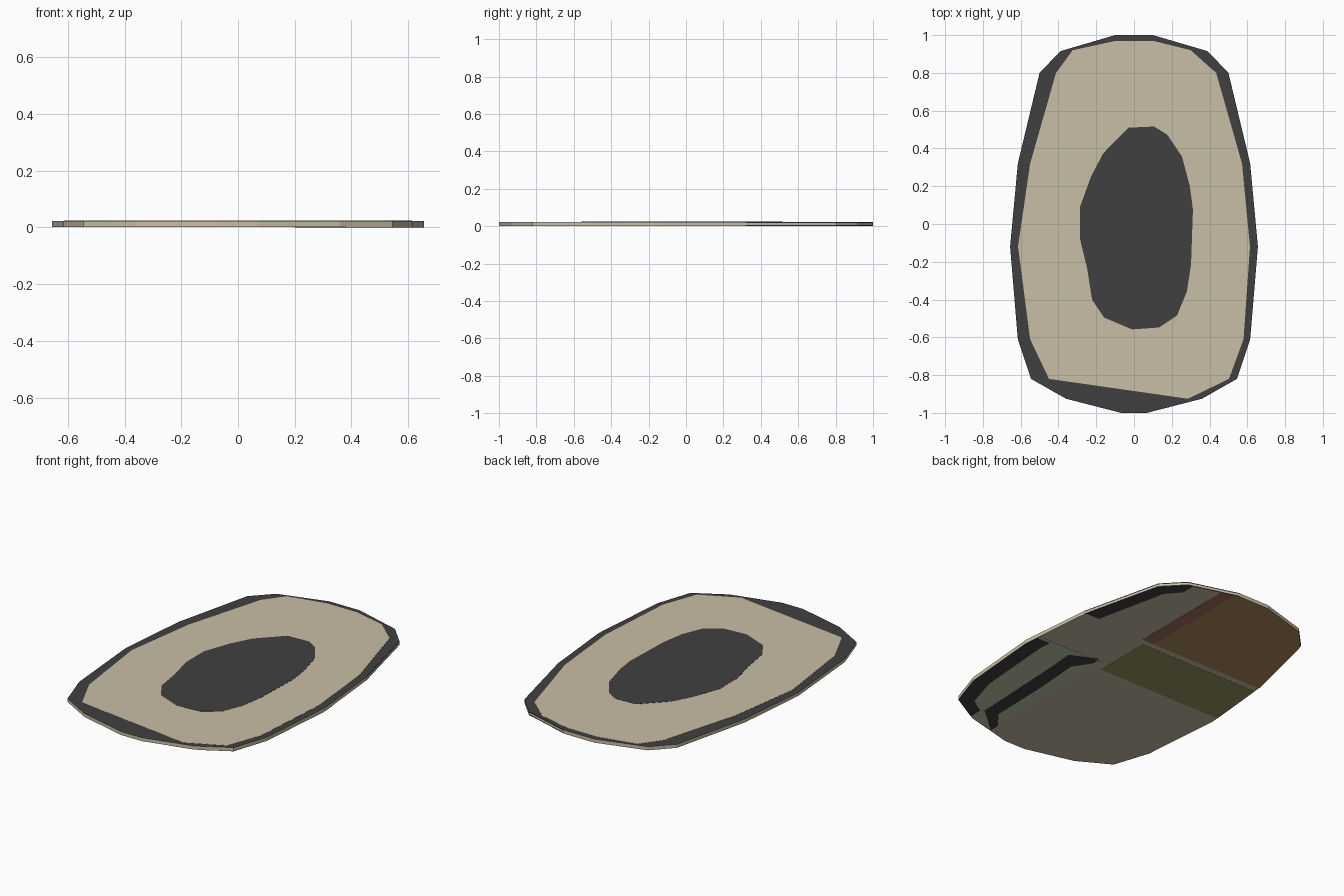
import bpy, bmesh

if "Cube" in bpy.data.objects:
    bpy.data.objects.remove(bpy.data.objects["Cube"])


def material(name, rgb):
    m = bpy.data.materials.new(name)
    m.diffuse_color = (*rgb, 1)
    m.use_nodes = True
    m.node_tree.nodes["Principled BSDF"].inputs["Base Color"].default_value = m.diffuse_color
    return m


BEIGE = material("beige", (.59, .51, .385))
DARK = material("charcoal", (.051, .051, .051))
ORANGE = material("orange brown", (.43, .255, .108))
OLIVE = material("olive", (.32, .305, .125))
GREEN = material("pale green", (.525, .575, .40))
RED = material("red brown", (.35, .16, .11))

# Body outline, right half mirrored to the left (clockwise seen from above)
half = [(.1, 1), (.39, .915), (.50, .80), (.615, .32), (.656, -.12),
        (.615, -.61), (.545, -.82), (.36, -.925), (.068, -1)]
outline = half + [(-x, y) for x, y in reversed(half)]

inlay = [(-.095, .97), (.1, .97), (.3, .92), (.435, .80), (.572, .32),
         (.614, -.12), (.58, -.61), (.503, -.82), (.286, -.925), (-.45, -.82),
         (-.55, -.61), (-.614, -.12), (-.55, .32), (-.413, .80), (-.325, .92)]

oval = [(-.03, .51), (.106, .516), (.175, .474), (.254, .357), (.296, .198),
        (.312, .077), (.302, -.214), (.28, -.357), (.228, -.484),
        (.132, -.548), (-.01, -.558), (-.159, -.495), (-.222, -.4),
        (-.249, -.23), (-.286, -.08), (-.286, .09), (-.228, .25),
        (-.164, .373)]


def plate(name, polygons, z0, z1, mats, x0=-2, x1=2, y0=-2, y1=2):
    """Polygons clipped to a rectangle and extruded from z0 to z1."""
    bm = bmesh.new()
    for poly in polygons:
        bm.faces.new([bm.verts.new((x, y, z0)) for x, y in poly])
    bmesh.ops.remove_doubles(bm, verts=bm.verts, dist=1e-5)
    for co, no in (((x0, 0, 0), (-1, 0, 0)), ((x1, 0, 0), (1, 0, 0)),
                   ((0, y0, 0), (0, -1, 0)), ((0, y1, 0), (0, 1, 0))):
        bmesh.ops.bisect_plane(bm, geom=bm.verts[:] + bm.edges[:] + bm.faces[:],
                               plane_co=co, plane_no=no, clear_outer=True)
    ext = bmesh.ops.extrude_face_region(bm, geom=bm.faces[:], use_keep_orig=True)
    for v in ext["geom"]:
        if isinstance(v, bmesh.types.BMVert):
            v.co.z = z1
    bmesh.ops.recalc_face_normals(bm, faces=bm.faces)
    me = bpy.data.meshes.new(name)
    bm.to_mesh(me)
    bm.free()
    for m in mats:
        me.materials.append(m)
    ob = bpy.data.objects.new(name, me)
    bpy.context.collection.objects.link(ob)
    return ob


# Main slab: beige with a dark top and dark edge lines at the back right
slab = plate("slab", [outline], .002, .0225, [BEIGE, DARK])
bm = bmesh.new()
bm.from_mesh(slab.data)
for co, no in (((0, 0, .007), (0, 0, 1)), ((0, 0, .017), (0, 0, 1))):
    bmesh.ops.bisect_plane(bm, geom=bm.verts[:] + bm.edges[:] + bm.faces[:],
                           plane_co=co, plane_no=no)
bm.normal_update()
for f in bm.faces:
    c = f.calc_center_median()
    edge_line = abs(f.normal.z) < .5 and c.x > .2 and c.y > .32 and not .007 < c.z < .017
    f.material_index = 1 if f.normal.z > .5 or edge_line else 0
bm.to_mesh(slab.data)
bm.free()

# Top surface
plate("top_inlay", [inlay], .0225, .0235, [BEIGE])
plate("top_oval", [oval], .0235, .0245, [DARK])

# Underside panels, clipped from the body outline
plate("orange_panel", [outline], .001, .002, [ORANGE], x1=.125, y0=.31)
plate("red_strip", [outline], .001, .002, [RED], x0=.125, x1=.2, y0=.31)
plate("olive_panel", [outline], .001, .002, [OLIVE], x1=.165, y0=-.08, y1=.27)
plate("green_panel", [outline], .001, .002, [GREEN], x0=.22, y1=-.02)

# Dark rims along the underside's right edge
inner = [(x * .86, y * .95) for x, y in outline]
n = len(outline)
ring = [[outline[i], outline[(i + 1) % n], inner[(i + 1) % n], inner[i]] for i in range(n)]
plate("front_rim", ring, 0, .001, [DARK], x0=.38, y0=-.91, y1=-.04)
plate("back_rim", ring, .001, .002, [DARK], x0=.36, y0=.33, y1=.97)

# Dark curved band on the green panel
band = [(.25, .0), (.40, -.07), (.385, -.25), (.36, -.82), (.20, -.96),
        (.20, -.90), (.28, -.80), (.29, -.42), (.31, -.16), (.24, -.05)]
plate("green_panel_band", [band], 0, .001, [DARK])
